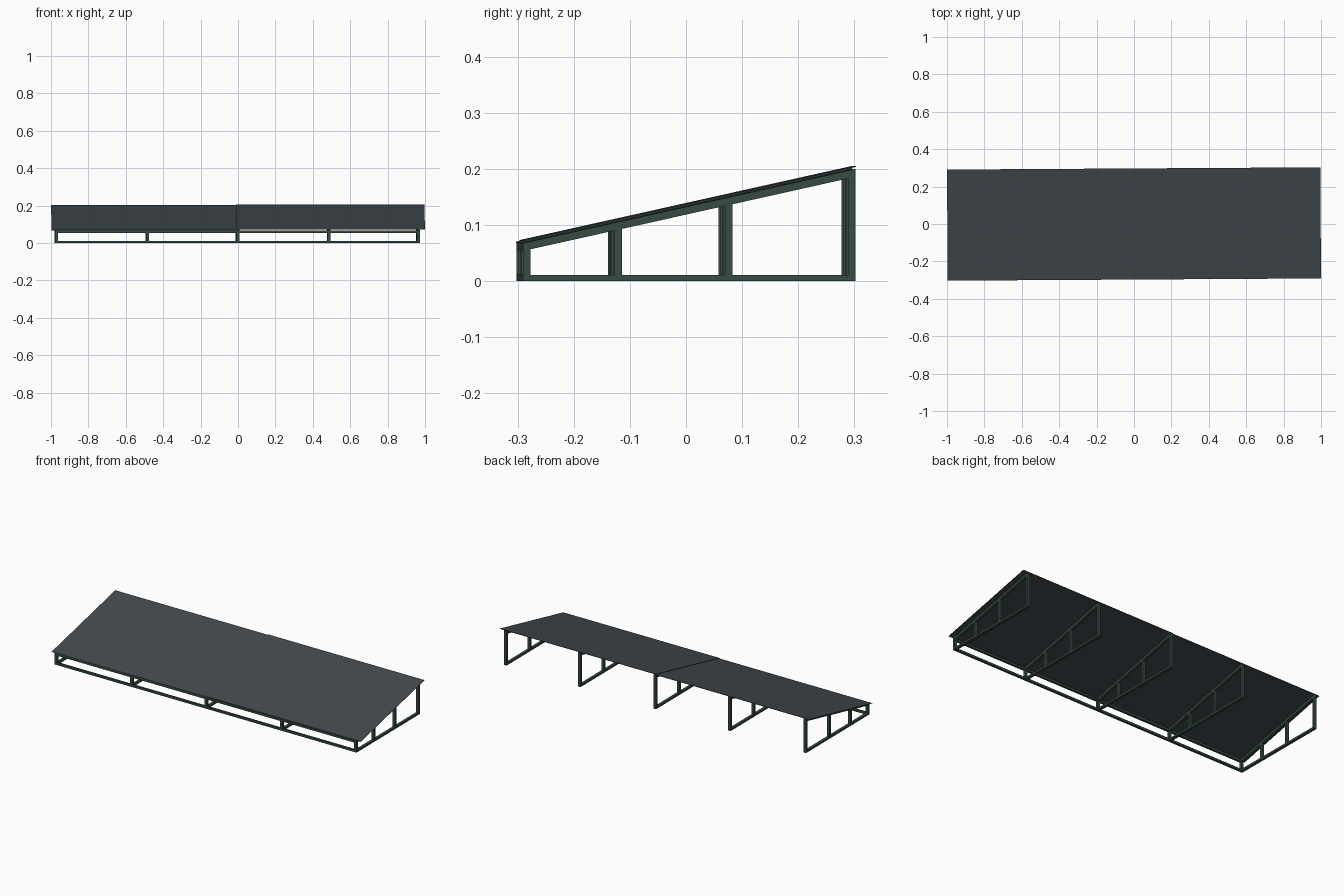
import bpy, math
from mathutils import Matrix

if "Cube" in bpy.data.objects:
    bpy.data.objects.remove(bpy.data.objects["Cube"])

ROT = Matrix.Rotation(0.006, 4, 'Z')   # whole stand sits slightly turned
Y0, Y1 = -0.296, 0.296                 # depth of the stand
Z0, Z1 = 0.068, 0.200                  # rafter top height at front and back


def material(name, col):
    m = bpy.data.materials.new(name)
    m.diffuse_color = (*col, 1)
    m.use_nodes = True
    m.node_tree.nodes["Principled BSDF"].inputs["Base Color"].default_value = m.diffuse_color
    return m


green = material("dark green paint", (0.037, 0.072, 0.053))
slate = material("slate grey sheet", (0.054, 0.068, 0.077))


def top(y):
    return Z0 + (Z1 - Z0) * (y - Y0) / (Y1 - Y0)


def prism(name, profile, xa, xb, mat):
    """Extrude a closed (y, z) profile from xa to xb."""
    n = len(profile)
    verts = [(x, y, z) for x in (xa, xb) for y, z in profile]
    faces = [tuple(reversed(range(n))), tuple(range(n, 2 * n))]
    faces += [(i, (i + 1) % n, n + (i + 1) % n, n + i) for i in range(n)]
    me = bpy.data.meshes.new(name)
    me.from_pydata(verts, [], faces)
    me.transform(ROT)
    me.materials.append(mat)
    ob = bpy.data.objects.new(name, me)
    bpy.context.collection.objects.link(ob)
    return ob


def rect(ya, yb, za, zb):
    return [(ya, za), (yb, za), (yb, zb), (ya, zb)]


def slab(ya, yb, lo, hi):
    """Sloped band following the rafter line."""
    return [(ya, top(ya) + lo), (yb, top(yb) + lo), (yb, top(yb) + hi), (ya, top(ya) + hi)]


# five cross frames: base rail, rafter and four posts each
for x in (-0.972, -0.485, -0.003, 0.485, 0.962):
    h = 0.008
    prism("base_rail", rect(Y0, Y1, 0, 0.011), x - h, x + h, green)
    prism("rafter", slab(Y0, Y1, -0.014, 0), x - h, x + h, green)
    for a, b in ((Y0, Y0 + 0.013), (-0.133, -0.120), (0.064, 0.077), (Y1 - 0.013, Y1)):
        prism("post", [(a, 0.011), (b, 0.011), (b, top(b) - 0.014), (a, top(a) - 0.014)],
              x - h, x + h, green)

# long rails along the front
prism("front_bottom_rail", rect(Y0, Y0 + 0.013, 0, 0.012), -0.972, 0.962, green)
prism("front_top_rail", rect(Y0, Y0 + 0.013, 0.055, 0.068), -0.972, 0.962, green)

# two roof sheets, the right one lapping over the left
prism("roof_sheet_left", slab(Y0 - 0.001, Y1 + 0.001, 0.0005, 0.0025), -0.998, 0.0, slate)
prism("roof_sheet_right", slab(Y0 - 0.001, Y1 + 0.001, 0.0035, 0.0055), -0.01, 0.998, slate)
